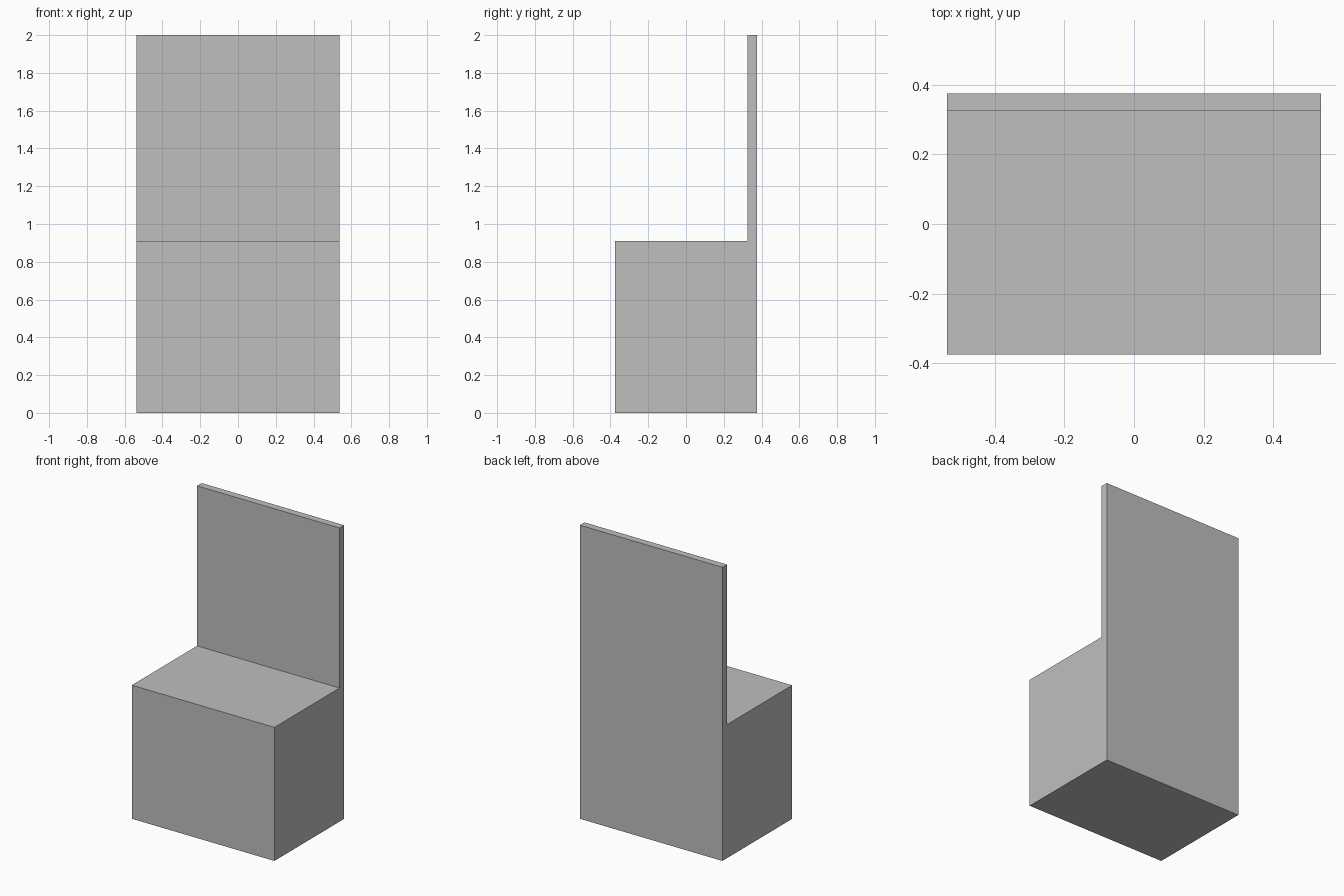
import bpy
import bmesh

cube = bpy.data.objects.get("Cube")
if cube:
    bpy.data.objects.remove(cube, do_unlink=True)

HALF_WIDTH, HALF_DEPTH = 0.537, 0.375
SEAT_HEIGHT, HEIGHT, BACK_FRONT = 0.91, 2.0, 0.326

# Plain grey material
grey = bpy.data.materials.new("plain grey")
grey.use_nodes = True
colour = (0.52, 0.52, 0.52, 1)
grey.diffuse_color = colour
for node in grey.node_tree.nodes:
    if node.type == 'BSDF_PRINCIPLED':
        node.inputs["Base Color"].default_value = colour

# Side profile (y, z) of the solid seat block and its thin upright back
profile = [
    (-HALF_DEPTH, 0), (HALF_DEPTH, 0), (HALF_DEPTH, HEIGHT),
    (BACK_FRONT, HEIGHT), (BACK_FRONT, SEAT_HEIGHT), (-HALF_DEPTH, SEAT_HEIGHT),
]

# Extrude the profile across the full width
bm = bmesh.new()
side = bm.faces.new([bm.verts.new((-HALF_WIDTH, y, z)) for y, z in profile])
extruded = bmesh.ops.extrude_face_region(bm, geom=[side], use_keep_orig=True)
verts = [v for v in extruded["geom"] if isinstance(v, bmesh.types.BMVert)]
bmesh.ops.translate(bm, verts=verts, vec=(2 * HALF_WIDTH, 0, 0))
bmesh.ops.recalc_face_normals(bm, faces=bm.faces)

mesh = bpy.data.meshes.new("seat_with_back")
bm.to_mesh(mesh)
bm.free()
mesh.materials.append(grey)
seat = bpy.data.objects.new("seat_with_back", mesh)
bpy.context.collection.objects.link(seat)
